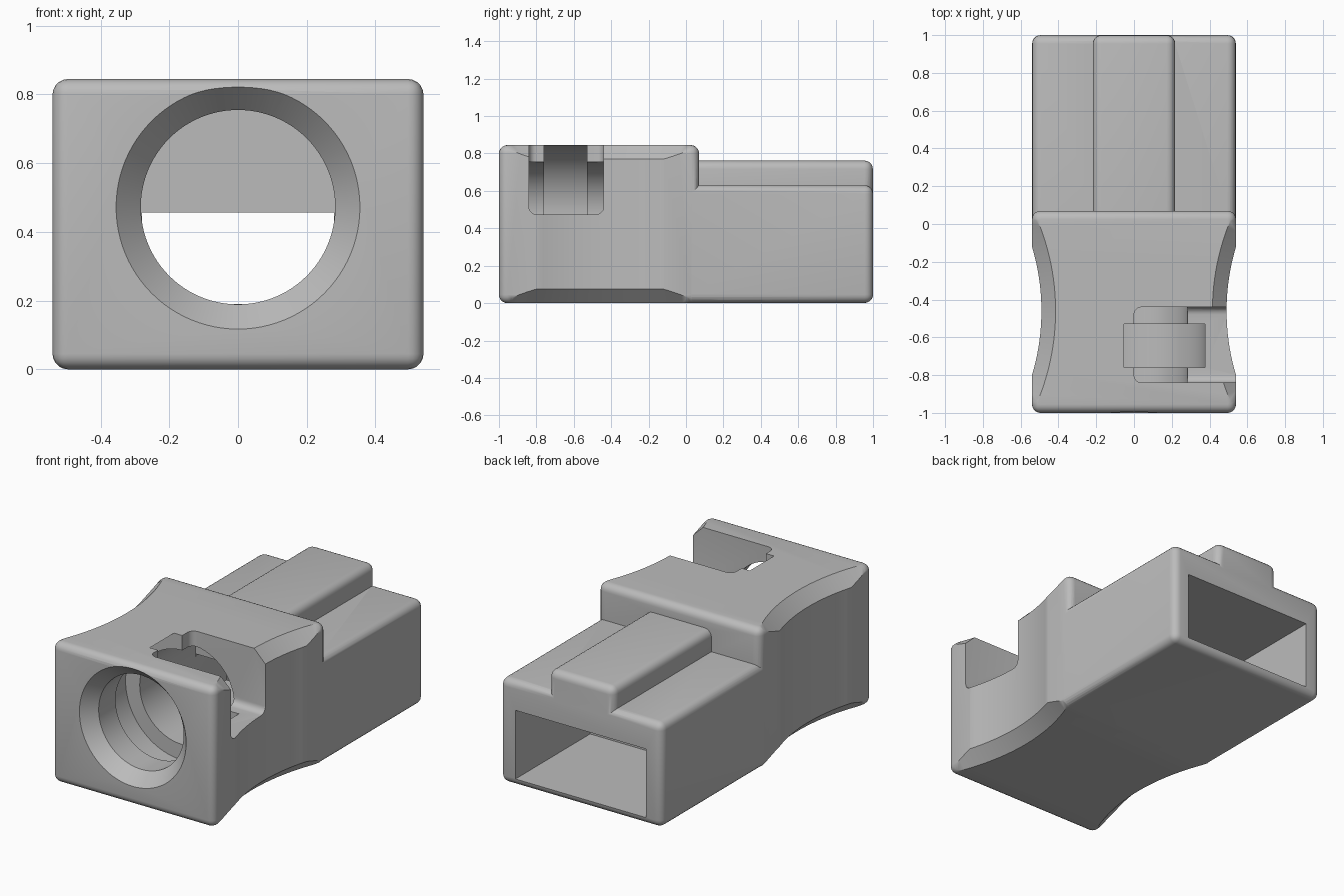
import bpy
import bmesh
import math
from mathutils import Matrix, Vector

if "Cube" in bpy.data.objects:
    bpy.data.objects.remove(bpy.data.objects["Cube"], do_unlink=True)

# Single plain grey material
grey = bpy.data.materials.new("plain_grey")
grey.use_nodes = True
grey.diffuse_color = (0.5, 0.5, 0.5, 1)
grey.node_tree.nodes["Principled BSDF"].inputs["Base Color"].default_value = (0.5, 0.5, 0.5, 1)


def finish(name, bm):
    bmesh.ops.recalc_face_normals(bm, faces=bm.faces)
    mesh = bpy.data.meshes.new(name)
    bm.to_mesh(mesh)
    bm.free()
    mesh.materials.append(grey)
    obj = bpy.data.objects.new(name, mesh)
    bpy.context.collection.objects.link(obj)
    return obj


def rounded_box(name, low, high, radius=0):
    low, high = Vector(low), Vector(high)
    bm = bmesh.new()
    bmesh.ops.create_cube(bm, size=1)
    for v in bm.verts:
        v.co = Vector([c * s for c, s in zip(v.co, high - low)]) + (low + high) / 2
    if radius:
        bmesh.ops.bevel(bm, geom=bm.edges[:], offset=radius, segments=5,
                        profile=0.5, affect='EDGES')
    return finish(name, bm)


def lathe(name, profile, matrix, sides):
    """Revolve (height, radius) pairs about local z and close both ends."""
    bm = bmesh.new()
    rings = []
    for h, r in profile:
        angles = [2 * math.pi * i / sides for i in range(sides)]
        rings.append([bm.verts.new((r * math.cos(a), r * math.sin(a), h)) for a in angles])
    for a, b in zip(rings, rings[1:]):
        for i in range(sides):
            j = (i + 1) % sides
            bm.faces.new((a[i], a[j], b[j], b[i]))
    bm.faces.new(rings[0])
    bm.faces.new(rings[-1])
    bm.transform(matrix)
    return finish(name, bm)


def combine(target, other, operation):
    other.hide_render = True
    mod = target.modifiers.new(operation.lower(), 'BOOLEAN')
    mod.operation, mod.solver, mod.object = operation, 'EXACT', other
    bpy.context.view_layer.objects.active = target
    bpy.ops.object.modifier_apply(modifier=mod.name)
    bpy.data.objects.remove(other, do_unlink=True)


# Housing: tall grip block, lower rear block and its top ridge
R = 0.045
housing = rounded_box("connector_housing", (-.54, -1, 0), (.54, .07, .845), R)
rear = rounded_box("rear_block", (-.539, -.4, .001), (.539, 1, .63), R)
ridge = rounded_box("top_ridge", (-.218, -.3, .5), (.218, .999, .762), R)
combine(housing, rear, 'UNION')
combine(housing, ridge, 'UNION')

# Concave finger grips with chamfered top and bottom rims
G = 1.18
grip = [(-.05, G + .125), (.075, G), (.77, G), (.895, G + .125)]
for side in (-1, 1):
    cutter = lathe("grip_cutter", grip, Matrix.Translation((side * (.49 + G), -.46, 0)), 192)
    combine(housing, cutter, 'DIFFERENCE')

# Round bore with a countersunk mouth and a wider ring groove
along_y = Matrix.Translation((0, 0, .472)) @ Matrix.Rotation(-math.pi / 2, 4, 'X')
B = 0.283
bore = [(-1.05, .4), (-.92, B), (-.76, B), (-.76, .377), (-.53, .377), (-.53, B), (0, B)]
combine(housing, lathe("bore_cutter", bore, along_y, 96), 'DIFFERENCE')

# Passage and rectangular rear socket
for low, high in (((-.28, -.1, .19), (.28, .4, .457)),
                  ((-.435, .29, .045), (.435, 1.1, .458))):
    combine(housing, rounded_box("socket_cutter", low, high), 'DIFFERENCE')

# Latch notch open to the top and the left side
notch = rounded_box("notch_cutter", (0, -.84, .475), (.8, -.44, 1.1), .04)
combine(housing, notch, 'DIFFERENCE')

# Smooth shading with sharp edges kept
bpy.ops.object.select_all(action='DESELECT')
housing.select_set(True)
bpy.context.view_layer.objects.active = housing
bpy.ops.object.shade_smooth_by_angle(angle=math.radians(30))
